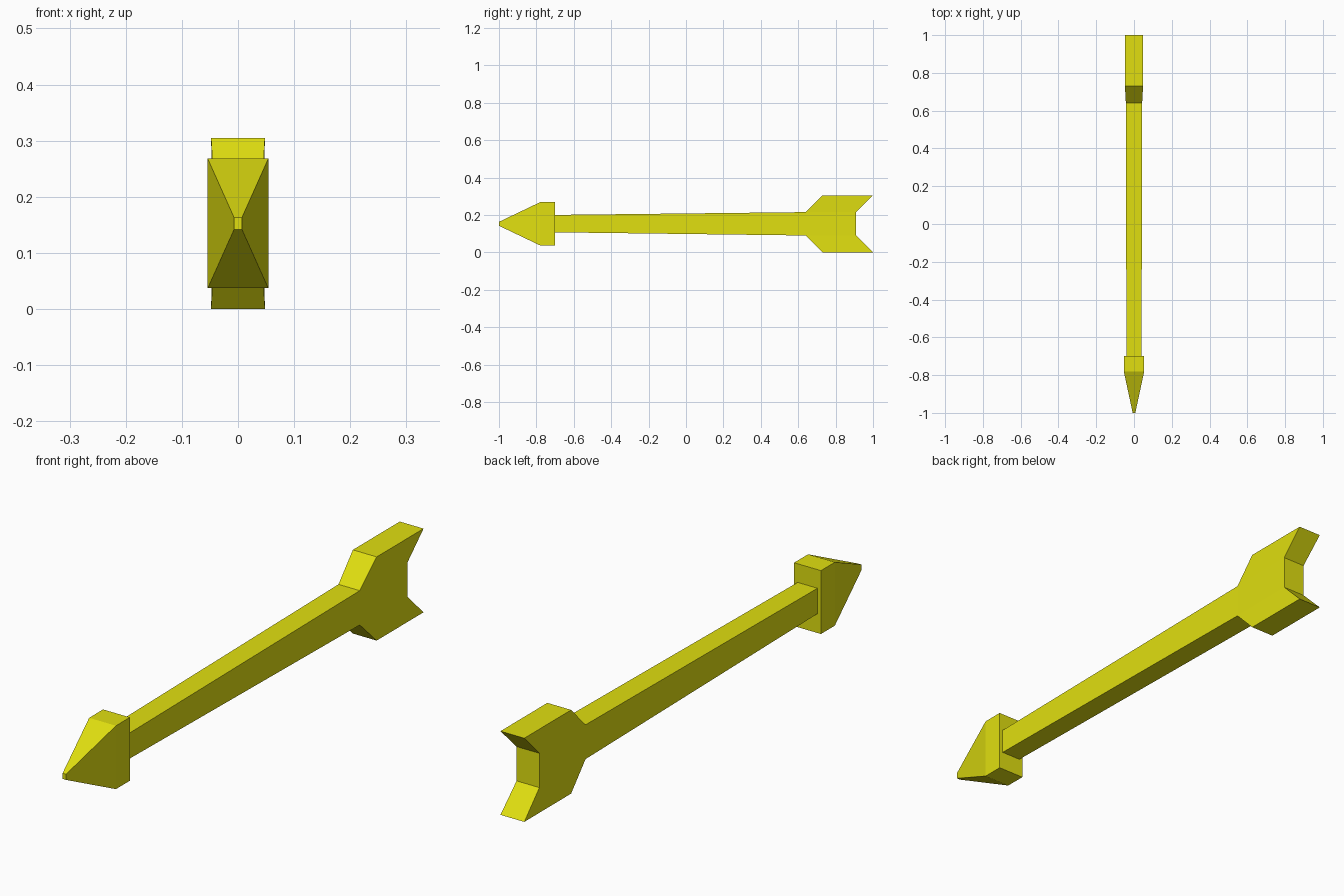
import bpy, bmesh

if "Cube" in bpy.data.objects:
    bpy.data.objects.remove(bpy.data.objects["Cube"])

yellow = bpy.data.materials.new("yellow")
yellow.diffuse_color = (0.75, 0.74, 0.005, 1)
yellow.use_nodes = True
yellow.node_tree.nodes["Principled BSDF"].inputs["Base Color"].default_value = yellow.diffuse_color


def finish(bm, name):
    bmesh.ops.recalc_face_normals(bm, faces=bm.faces)
    mesh = bpy.data.meshes.new(name)
    bm.to_mesh(mesh)
    bm.free()
    mesh.materials.append(yellow)
    obj = bpy.data.objects.new(name, mesh)
    bpy.context.collection.objects.link(obj)


# Arrow head: rectangular rings from the blunt tip to the flat back
# (y, half width, bottom, top)
bm = bmesh.new()
rings = []
for y, w, lo, hi in [(-1.0, 0.007, 0.142, 0.163),
                     (-0.78, 0.054, 0.037, 0.268),
                     (-0.70, 0.054, 0.037, 0.268)]:
    rings.append([bm.verts.new(p) for p in
                  [(-w, y, lo), (w, y, lo), (w, y, hi), (-w, y, hi)]])
for a, b in zip(rings, rings[1:]):
    for i in range(4):
        j = (i + 1) % 4
        bm.faces.new((a[i], a[j], b[j], b[i]))
bm.faces.new(rings[0])
bm.faces.new(rings[-1])
finish(bm, "arrow_head")

# Shaft and swept fletching: side profile of four quads, extruded sideways
# (y, z, half width)
profile = [(-0.70, 0.107, 0.040), (-0.70, 0.200, 0.040),   # shaft front
           (0.64, 0.090, 0.043), (0.64, 0.215, 0.043),     # fletching root
           (0.91, 0.090, 0.046), (0.91, 0.215, 0.046),     # rear notch
           (0.73, 0.000, 0.048), (1.00, 0.000, 0.048),     # lower fin
           (0.73, 0.305, 0.048), (1.00, 0.305, 0.048)]     # upper fin
bm = bmesh.new()
left = [bm.verts.new((-w, y, z)) for y, z, w in profile]
for quad in [(0, 2, 3, 1), (2, 4, 5, 3), (2, 6, 7, 4), (3, 5, 9, 8)]:
    bm.faces.new([left[i] for i in quad])
new = bmesh.ops.extrude_face_region(bm, geom=bm.faces[:])["geom"]
for v in new:
    if isinstance(v, bmesh.types.BMVert):
        v.co.x = -v.co.x
finish(bm, "shaft_and_fletching")
